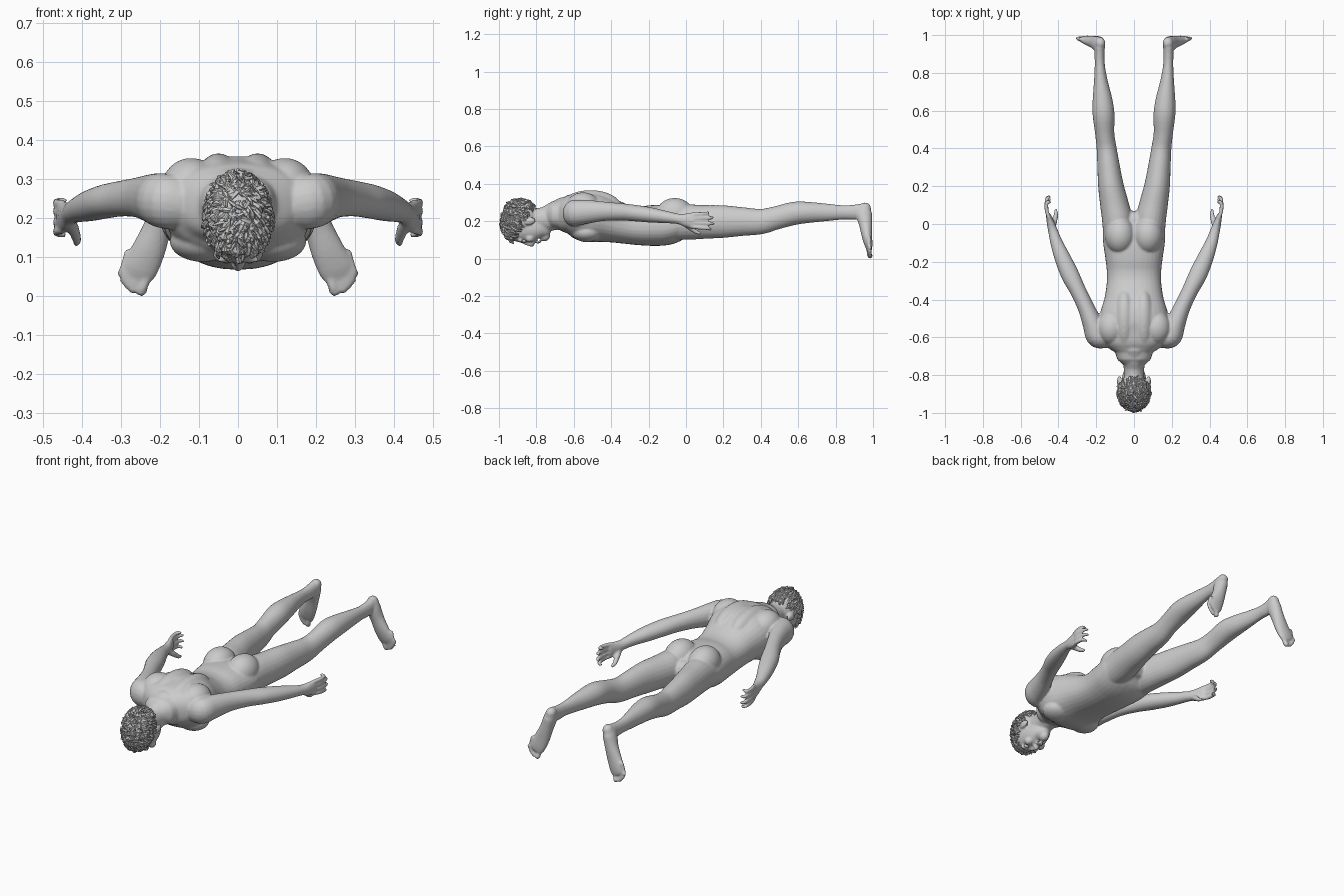
import bpy, bmesh, math, random
from mathutils import Vector, Matrix

random.seed(4)


def loft(bm, pts, up=(0, 0, 1), n=20, steps=4, e=2.0, s=1):
    """Smooth tube through (x, y, z, half width, half height) with round ends."""
    P = [Vector((p[0] * s, *p[1:])) for p in pts]
    Q = [P[0] * 2 - P[1]] + P + [P[-1] * 2 - P[-2]]
    path = []
    for i in range(1, len(P)):
        a, b, c, d = Q[i - 1:i + 3]
        for k in range(steps):
            t = k / steps
            path.append((b * 2 + (c - a) * t + (a * 2 - b * 5 + c * 4 - d) * t * t
                         + (b * 3 - a - c * 3 + d) * t ** 3) * 0.5)
    path.append(P[-1])
    secs, last = [], len(path) - 1
    for i, p in enumerate(path):
        q0, q1 = path[max(i - 1, 0)], path[min(i + 1, last)]
        tan = (Vector(q1[:3]) - Vector(q0[:3])).normalized()
        secs.append((Vector(p[:3]), p[3], p[4], tan))

    def cap(sec, sign):
        c, a, b, t = sec
        r = min(a, b)
        return [(c + t * sign * r * math.sin(g), a * math.cos(g), b * math.cos(g), t)
                for g in (0.5, 1.0, 1.4)]
    secs = cap(secs[0], -1)[::-1] + secs + cap(secs[-1], 1)
    rings = []
    for c, a, b, t in secs:
        side = Vector(up).cross(t).normalized()
        top = t.cross(side)
        ring = []
        for k in range(n):
            g = 2 * math.pi * k / n
            u, v = math.cos(g), math.sin(g)
            u = math.copysign(abs(u) ** (2 / e), u)
            v = math.copysign(abs(v) ** (2 / e), v)
            ring.append(bm.verts.new(c + side * a * u + top * b * v))
        rings.append(ring)
    for r0, r1 in zip(rings, rings[1:]):
        for k in range(n):
            bm.faces.new((r0[k], r0[k - 1], r1[k - 1], r1[k]))
    bm.faces.new(rings[0])
    bm.faces.new(rings[-1][::-1])


def ball(bm, c, r, tilt=0):
    m = Matrix.Translation(c) @ Matrix.Rotation(tilt, 4, 'X') @ Matrix.Diagonal((*r, 1))
    bmesh.ops.create_uvsphere(bm, u_segments=24, v_segments=16, radius=1, matrix=m)


def finish(bm, name, smooth=True):
    bmesh.ops.recalc_face_normals(bm, faces=bm.faces[:])
    me = bpy.data.meshes.new(name)
    bm.to_mesh(me)
    bm.free()
    for f in me.polygons:
        f.use_smooth = smooth
    ob = bpy.data.objects.new(name, me)
    bpy.context.collection.objects.link(ob)
    return ob


body = bmesh.new()

# torso and neck
loft(body, [(0, -.68, .235, .10, .08), (0, -.65, .235, .145, .095), (0, -.61, .235, .18, .112),
            (0, -.55, .226, .19, .132), (0, -.48, .22, .182, .134), (0, -.40, .202, .158, .117),
            (0, -.32, .183, .145, .104), (0, -.25, .175, .144, .103), (0, -.18, .177, .152, .109),
            (0, -.10, .18, .163, .107), (0, -.03, .192, .162, .09), (0, .01, .197, .12, .06)],
     n=32, e=2.3)
loft(body, [(0, -.83, .21, .052, .06), (0, -.76, .21, .055, .066), (0, -.70, .228, .068, .077),
            (0, -.65, .24, .09, .09)])

# head: skull, face, nose, lips
ball(body, (0, -.885, .208), (.079, .097, .103))
loft(body, [(0, -.92, .165, .06, .07), (0, -.88, .16, .067, .073), (0, -.83, .155, .067, .069),
            (0, -.79, .148, .058, .06), (0, -.765, .135, .044, .048), (0, -.755, .118, .026, .03)])
loft(body, [(0, -.882, .094, .008, .01), (0, -.85, .082, .009, .012), (0, -.822, .074, .012, .012)])
for y in (-.796, -.784):
    ball(body, (0, y, .088), (.023, .007, .008))

toe_tips = [(.247, .014, .0145), (.270, .016, .0105), (.283, .027, .010),
            (.293, .041, .010), (.300, .058, .0095)]
finger_tips = [(.444, .115, .245, .236), (.449, .142, .220, .214),
               (.450, .146, .186, .192), (.446, .130, .157, .170)]
for s in (1, -1):
    # brow, cheek, nostril, ear
    ball(body, (.03 * s, -.887, .094), (.026, .009, .010))
    ball(body, (.042 * s, -.835, .108), (.022, .024, .022))
    ball(body, (.011 * s, -.82, .082), (.008, .009, .009))
    ball(body, (.077 * s, -.835, .2), (.013, .032, .02), 0.2)
    # back muscles, shoulder blade, chest, buttock
    ball(body, (.05 * s, -.51, .268), (.065, .17, .098))
    ball(body, (.12 * s, -.55, .28), (.075, .09, .074))
    ball(body, (.09 * s, -.53, .14), (.085, .08, .052))
    ball(body, (.074 * s, -.06, .238), (.08, .10, .086))
    # arm and palm
    loft(body, [(.165, -.60, .24, .06, .07), (.195, -.59, .245, .062, .07),
                (.218, -.53, .25, .054, .064), (.255, -.44, .253, .044, .052),
                (.298, -.35, .25, .043, .046), (.338, -.27, .243, .048, .044),
                (.378, -.18, .232, .043, .040), (.41, -.1, .221, .033, .032),
                (.428, -.04, .212, .026, .028), (.44, 0, .206, .021, .036),
                (.451, .04, .203, .015, .042)], s=s)
    # fingers and thumb
    for x, y, z, z0 in finger_tips:
        loft(body, [(.449, .03, z0, .011, .011), (.463, .075, z0 * .7 + z * .3, .011, .011),
                    (.462, y * .6 + .045, z0 * .3 + z * .7, .010, .010), (x, y, z, .008, .008)],
             n=12, s=s)
    loft(body, [(.432, -.02, .195, .016, .016), (.42, .02, .168, .015, .015),
                (.413, .05, .145, .012, .012), (.414, .072, .136, .009, .009)], n=12, s=s)
    # leg
    loft(body, [(.085, -.06, .19, .078, .09), (.088, .02, .195, .081, .094),
                (.103, .1, .196, .076, .09), (.122, .2, .198, .068, .087),
                (.134, .3, .198, .06, .077), (.145, .4, .198, .053, .068),
                (.155, .48, .217, .051, .062), (.161, .58, .242, .058, .062),
                (.167, .66, .247, .052, .056), (.176, .76, .247, .036, .046),
                (.181, .84, .247, .027, .038), (.182, .9, .248, .027, .04),
                (.182, .94, .255, .028, .04)], n=24, s=s)
    # foot and toes
    loft(body, [(.179, .958, .272, .028, .032), (.187, .952, .24, .034, .043),
                (.205, .961, .18, .036, .035), (.228, .968, .12, .043, .028),
                (.249, .976, .075, .046, .021), (.258, .98, .055, .042, .016)],
         up=(0, 1, 0), s=s)
    for x, z, r in toe_tips:
        loft(body, [(x - .018, .98, z + .055, r, r), (x - .007, .978, z + .02, r * .9, r * .9),
                    (x, .984, z, r, r)], up=(0, 1, 0), n=12, s=s)

# fuse the body into one smooth skin
skin = finish(body, "body")
rm = skin.modifiers.new("fuse", 'REMESH')
rm.mode = 'VOXEL'
rm.voxel_size = .0056
rm.use_smooth_shade = True
sm = skin.modifiers.new("soften", 'SMOOTH')
sm.factor = .5
sm.iterations = 6

# eyes
for s, side in ((1, "left"), (-1, "right")):
    eye = bmesh.new()
    ball(eye, (.03 * s, -.866, .097), (.015, .011, .013))
    finish(eye, side + "_eye")

# curly hair: faceted locks flowing away from the crown
hair = bmesh.new()
centre, radii = Vector((0, -.885, .195)), Vector((.08, .098, .116))
crown = Vector((0, -.8, .5)).normalized()
count = 0
while count < 480:
    d = Vector([random.gauss(0, 1) for _ in range(3)]).normalized()
    p = centre + d * radii
    if p.y > -.865 + (p.z - .2) * .65:
        continue
    count += 1
    flow = d - crown
    flow = flow - d * flow.dot(d) + Vector([random.uniform(-.5, .5) for _ in range(3)])
    flow.normalize()
    L, lift = random.uniform(.012, .022), random.uniform(.004, .012)
    a, b, c = p - flow * L, p + d * lift, p + flow * L + d * random.uniform(-.006, .006)
    w = random.uniform(.005, .009)
    loft(hair, [(*a, w * .7, .004), (*b, w, .005), (*c, w * .4, .003)],
         up=d, n=5, steps=2)
finish(hair, "curly_hair", smooth=False)
